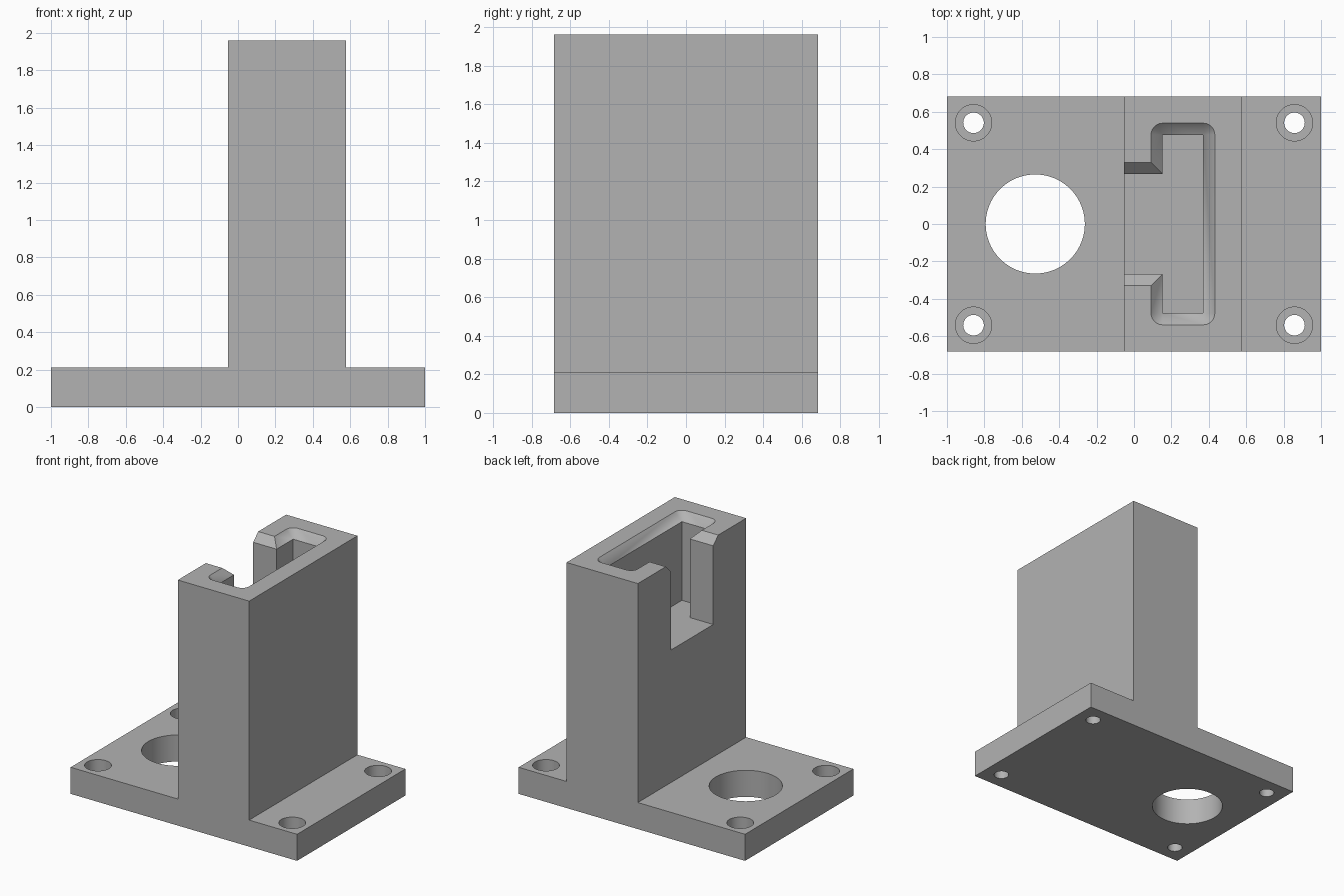
import bpy, bmesh
from math import cos, sin, pi, radians

cube = bpy.data.objects.get("Cube")
if cube:
    bpy.data.objects.remove(cube, do_unlink=True)

DEPTH = 0.683                      # half size along y
BASE_TOP, TOP = 0.212, 1.96
COL_L, COL_R = -0.053, 0.577       # column sides
POCKET_FLOOR, CHAMFER = 1.27, 0.062

grey = bpy.data.materials.new("plain grey")
grey.use_nodes = True
colour = (0.45, 0.45, 0.45, 1)
grey.diffuse_color = colour
grey.node_tree.nodes["Principled BSDF"].inputs["Base Color"].default_value = colour


def loft(name, rings):
    """Closed solid through rings of equal point count."""
    bm = bmesh.new()
    loops = [[bm.verts.new(p) for p in ring] for ring in rings]
    n = len(loops[0])
    for a, b in zip(loops, loops[1:]):
        for i in range(n):
            j = (i + 1) % n
            bm.faces.new((a[i], a[j], b[j], b[i]))
    bm.faces.new(loops[0][::-1])
    bm.faces.new(loops[-1])
    bmesh.ops.remove_doubles(bm, verts=bm.verts, dist=1e-5)
    bmesh.ops.recalc_face_normals(bm, faces=bm.faces)
    mesh = bpy.data.meshes.new(name)
    bm.to_mesh(mesh)
    bm.free()
    mesh.materials.append(grey)
    obj = bpy.data.objects.new(name, mesh)
    bpy.context.collection.objects.link(obj)
    return obj


def cylinder(name, x, y, r, z0, z1, n=64):
    circle = [(x + r * cos(2 * pi * i / n), y + r * sin(2 * pi * i / n)) for i in range(n)]
    return loft(name, [[(px, py, z) for px, py in circle] for z in (z0, z1)])


# Body: base plate and upright column as one extruded profile
profile = [(-1, 0), (1, 0), (1, BASE_TOP), (COL_R, BASE_TOP), (COL_R, TOP),
           (COL_L, TOP), (COL_L, BASE_TOP), (-1, BASE_TOP)]
body = loft("mounting_bracket", [[(x, y, z) for x, z in profile] for y in (-DEPTH, DEPTH)])


# Pocket: T-shaped outline whose mouth flares outward, round at the outer corners
def arc(start):
    return [(cos(radians(start + 9 * i)), sin(radians(start + 9 * i))) for i in range(11)]


corners = [(0.37, 0.477, arc(0)), (0.153, 0.477, arc(90)),
           (0.153, 0.268, [(-1, 1)]), (COL_L - 0.1, 0.268, [(0, 1)])]
half = [(x, y, dx, dy) for x, y, dirs in corners for dx, dy in dirs]
outline = half + [(x, -y, dx, -dy) for x, y, dx, dy in reversed(half)]
over = 0.02                        # flare continues past the top face
levels = [(POCKET_FLOOR, 0), (TOP - CHAMFER, 0), (TOP + over, CHAMFER + over)]
cutters = [loft("pocket_cutter", [[(x + dx * e, y + dy * e, z) for x, y, dx, dy in outline]
                                  for z, e in levels])]

# Large bore and counterbored screw holes
cutters.append(cylinder("bore_cutter", -0.528, 0, 0.265, -0.1, 0.4, 96))
for sx in (-1, 1):
    for sy in (-1, 1):
        x, y = sx * 0.858, sy * 0.541
        cutters.append(cylinder("screw_hole_cutter", x, y, 0.055, -0.1, 0.3))
        cutters.append(cylinder("counterbore_cutter", x, y, 0.097, 0.1, 0.4))

bpy.ops.object.select_all(action="DESELECT")
bpy.context.view_layer.objects.active = body
body.select_set(True)
for cutter in cutters:
    cut = body.modifiers.new("cut", "BOOLEAN")
    cut.operation, cut.solver, cut.object = "DIFFERENCE", "EXACT", cutter
    bpy.ops.object.modifier_apply(modifier=cut.name)
    bpy.data.objects.remove(cutter, do_unlink=True)

bpy.ops.object.shade_smooth_by_angle(angle=radians(30))
